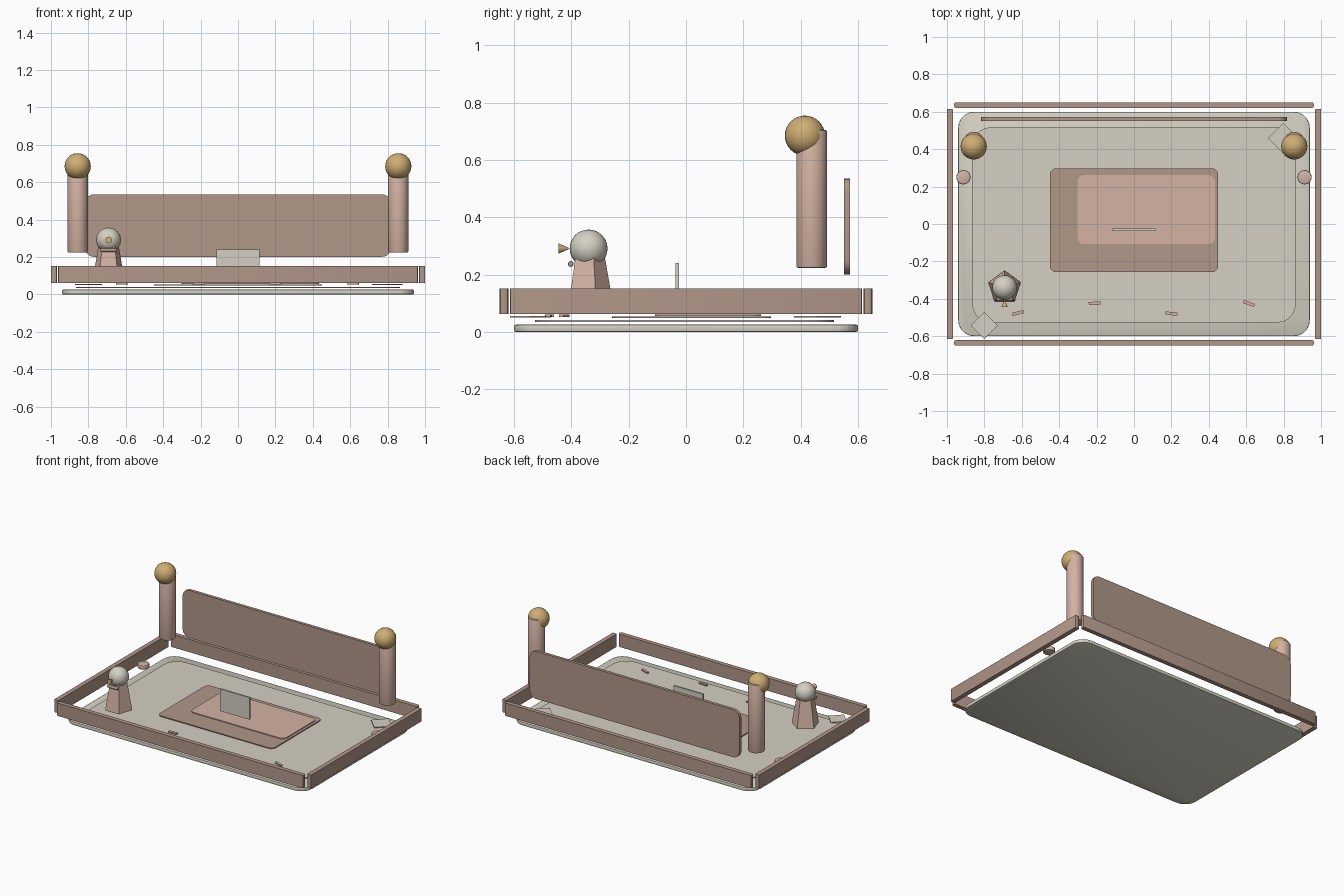
import bpy, bmesh, math
from mathutils import Matrix, Vector

if "Cube" in bpy.data.objects:
    bpy.data.objects.remove(bpy.data.objects["Cube"])


def material(name, rgb):
    m = bpy.data.materials.new(name)
    m.diffuse_color = (*rgb, 1)
    m.use_nodes = True
    m.node_tree.nodes["Principled BSDF"].inputs["Base Color"].default_value = m.diffuse_color
    return m


CREAM = material("warm cream", (0.66, 0.63, 0.54))
PINK = material("dusty pink", (0.66, 0.45, 0.37))
BROWN = material("rose brown", (0.44, 0.31, 0.25))
GOLD = material("gold", (0.62, 0.42, 0.17))


def finish(name, bm, mat, loc, rot=(0, 0, 0), smooth=True):
    bmesh.ops.recalc_face_normals(bm, faces=bm.faces)
    me = bpy.data.meshes.new(name)
    bm.to_mesh(me)
    bm.free()
    me.materials.append(mat)
    ob = bpy.data.objects.new(name, me)
    bpy.context.collection.objects.link(ob)
    ob.location, ob.rotation_euler = loc, rot
    if smooth:
        bpy.ops.object.select_all(action='DESELECT')
        bpy.context.view_layer.objects.active = ob
        ob.select_set(True)
        bpy.ops.object.shade_smooth_by_angle(angle=math.radians(35))
    return ob


def slab(name, mat, size, loc, radius=0.0, axis=2, seg=5, edge=0.0, rot=0.0):
    """Box whose edges along one axis are rounded, with optional soft rims."""
    bm = bmesh.new()
    bmesh.ops.create_cube(bm, size=1)
    bmesh.ops.scale(bm, vec=size, verts=bm.verts)
    if radius:
        es = [e for e in bm.edges
              if abs((e.verts[0].co - e.verts[1].co).normalized()[axis]) > 0.9]
        bmesh.ops.bevel(bm, geom=es, offset=radius, segments=seg,
                        profile=0.5, affect='EDGES')
    if edge:
        half = size[axis] / 2 - 1e-4
        es = [e for e in bm.edges if all(abs(v.co[axis]) > half for v in e.verts)]
        bmesh.ops.bevel(bm, geom=es, offset=edge, segments=2,
                        profile=0.5, affect='EDGES')
    return finish(name, bm, mat, loc, (0, 0, rot))


def cone(name, mat, r1, r2, depth, loc, sides=32, rot=(0, 0, 0), edge=0.0, spin=0.0,
         smooth=True):
    bm = bmesh.new()
    bmesh.ops.create_cone(bm, cap_ends=True, segments=sides, radius1=r1,
                          radius2=r2, depth=depth, matrix=Matrix.Rotation(spin, 4, 'Z'))
    if edge:
        es = [e for e in bm.edges if abs(e.verts[0].co.z - e.verts[1].co.z) < 1e-5]
        bmesh.ops.bevel(bm, geom=es, offset=edge, segments=2,
                        profile=0.5, affect='EDGES')
    return finish(name, bm, mat, loc, rot, smooth)


def ball(name, mat, r, loc):
    bm = bmesh.new()
    bmesh.ops.create_uvsphere(bm, u_segments=32, v_segments=16, radius=r)
    return finish(name, bm, mat, loc)


# layered floor: base plate, floor sheet, mats
slab("base_plate", CREAM, (1.88, 1.20, 0.025), (0, 0, 0.0125), 0.085, edge=0.005)
slab("floor_sheet", CREAM, (1.73, 1.045, 0.006), (0, -0.005, 0.038), 0.10)
slab("large_mat", BROWN, (0.90, 0.555, 0.006), (0, 0.02, 0.051), 0.035)
slab("small_mat", PINK, (0.735, 0.37, 0.006), (0.065, 0.077, 0.058), 0.035)

# upright card standing over the mats
slab("upright_card", CREAM, (0.228, 0.012, 0.155), (0, -0.031, 0.163))

# surrounding rails
for s, side in ((-1, "front"), (1, "back")):
    slab(side + "_rail", BROWN, (1.925, 0.031, 0.09), (0, s * 0.635, 0.107), 0.012, seg=2)
for s, side in ((-1, "left"), (1, "right")):
    slab(side + "_rail", BROWN, (0.032, 1.23, 0.09), (s * 0.984, 0, 0.107), 0.005, seg=2)

# back panel with rounded corners
slab("back_panel", BROWN, (1.635, 0.021, 0.335), (0, 0.562, 0.368), 0.05, axis=1)

# posts, finials and small round pads, mirrored
for s, side in ((-1, "left"), (1, "right")):
    cone(side + "_post", PINK, 0.054, 0.054, 0.482, (s * 0.857, 0.439, 0.464), edge=0.007)
    ball(side + "_post_ball", GOLD, 0.070, (s * 0.857, 0.415, 0.685))
    cone(side + "_round_pad", PINK, 0.038, 0.038, 0.03, (s * 0.912, 0.25, 0.084), edge=0.006)

# small figure: five sided body, head, beak, collar bar
cone("figure_body", PINK, 0.091, 0.056, 0.20, (-0.692, -0.34, 0.165), 5,
     spin=math.pi / 2, smooth=False)
# turn the body so one vertex points to the back, whatever the start angle
body = bpy.data.objects["figure_body"]
v = max(body.data.vertices, key=lambda p: p.co.y).co
body.rotation_euler.z = math.pi / 2 - math.atan2(v.y, v.x)
ball("figure_head", CREAM, 0.066, (-0.692, -0.34, 0.291))
cone("figure_beak", GOLD, 0.018, 0.003, 0.034, (-0.692, -0.428, 0.291), 16,
     rot=(-math.pi / 2, 0, 0))
cone("figure_collar", BROWN, 0.010, 0.010, 0.086, (-0.692, -0.402, 0.237), 16,
     rot=(0, math.pi / 2, 0), edge=0.004)

# little floor strips along the front
for i, (x, y, a) in enumerate(((-0.62, -0.476, 14), (-0.21, -0.424, 2),
                               (0.20, -0.479, -6), (0.615, -0.425, -20))):
    slab(f"floor_strip_{i + 1}", PINK, (0.064, 0.017, 0.008), (x, y, 0.056),
         rot=math.radians(a))

# diamond corner tiles
slab("front_corner_tile", CREAM, (0.102, 0.102, 0.006), (-0.80, -0.543, 0.053),
     rot=math.pi / 4)
slab("back_corner_tile", CREAM, (0.115, 0.115, 0.006), (0.797, 0.459, 0.053),
     rot=math.pi / 4)
